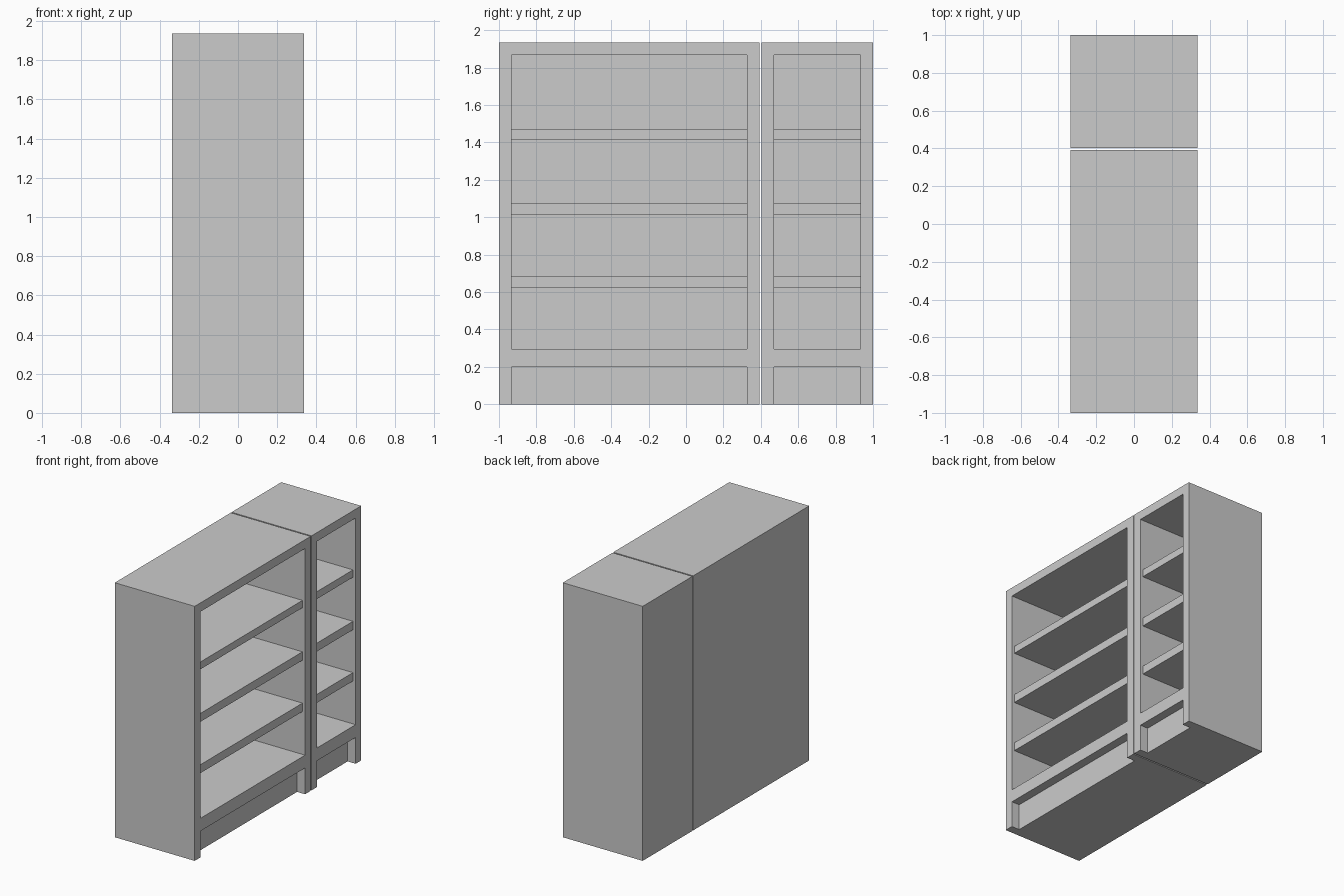
import bpy, bmesh
from mathutils import Matrix

if "Cube" in bpy.data.objects:
    bpy.data.objects.remove(bpy.data.objects["Cube"])

X = 0.336        # half depth; the open side faces +x
H = 1.935        # case height
T = 0.067        # panel thickness
SHELF_RECESS = 0.022
SHELVES = [(0.623, 0.687), (1.013, 1.077), (1.412, 1.468)]


def box(name, x, y, z):
    """Box from (min, max) pairs on each axis."""
    bm = bmesh.new()
    size = [b - a for a, b in (x, y, z)]
    mid = [(a + b) / 2 for a, b in (x, y, z)]
    bmesh.ops.create_cube(bm, size=1, matrix=Matrix.Translation(mid) @ Matrix.Diagonal((*size, 1)))
    mesh = bpy.data.meshes.new(name)
    bm.to_mesh(mesh)
    bm.free()
    ob = bpy.data.objects.new(name, mesh)
    bpy.context.collection.objects.link(ob)
    return ob


def cut(target, cutter):
    """Subtract cutter from target, then discard the cutter."""
    mod = target.modifiers.new("cut", 'BOOLEAN')
    mod.operation = 'DIFFERENCE'
    mod.solver = 'EXACT'
    mod.object = cutter
    bpy.context.view_layer.objects.active = target
    bpy.ops.object.modifier_apply(modifier=mod.name)
    bpy.data.objects.remove(cutter)


def bookcase(label, y0, y1):
    inner = (y0 + T, y1 - T)
    # carcass with the book opening and the toe-kick recess cut out
    case = box(label + "_case", (-X, X), (y0, y1), (0, H))
    cut(case, box("opening_cutter", (-X + T, X + 0.1), inner, (0.297, H - T)))
    cut(case, box("kick_cutter", (X - T, X + 0.1), inner, (-0.1, 0.2)))
    # shelves set slightly back from the front frame
    for i, z in enumerate(SHELVES):
        box(f"{label}_shelf_{i + 1}", (-X + T, X - SHELF_RECESS), inner, z)


bookcase("wide_bookcase", -1.0, 0.393)
bookcase("narrow_bookcase", 0.403, 1.0)
